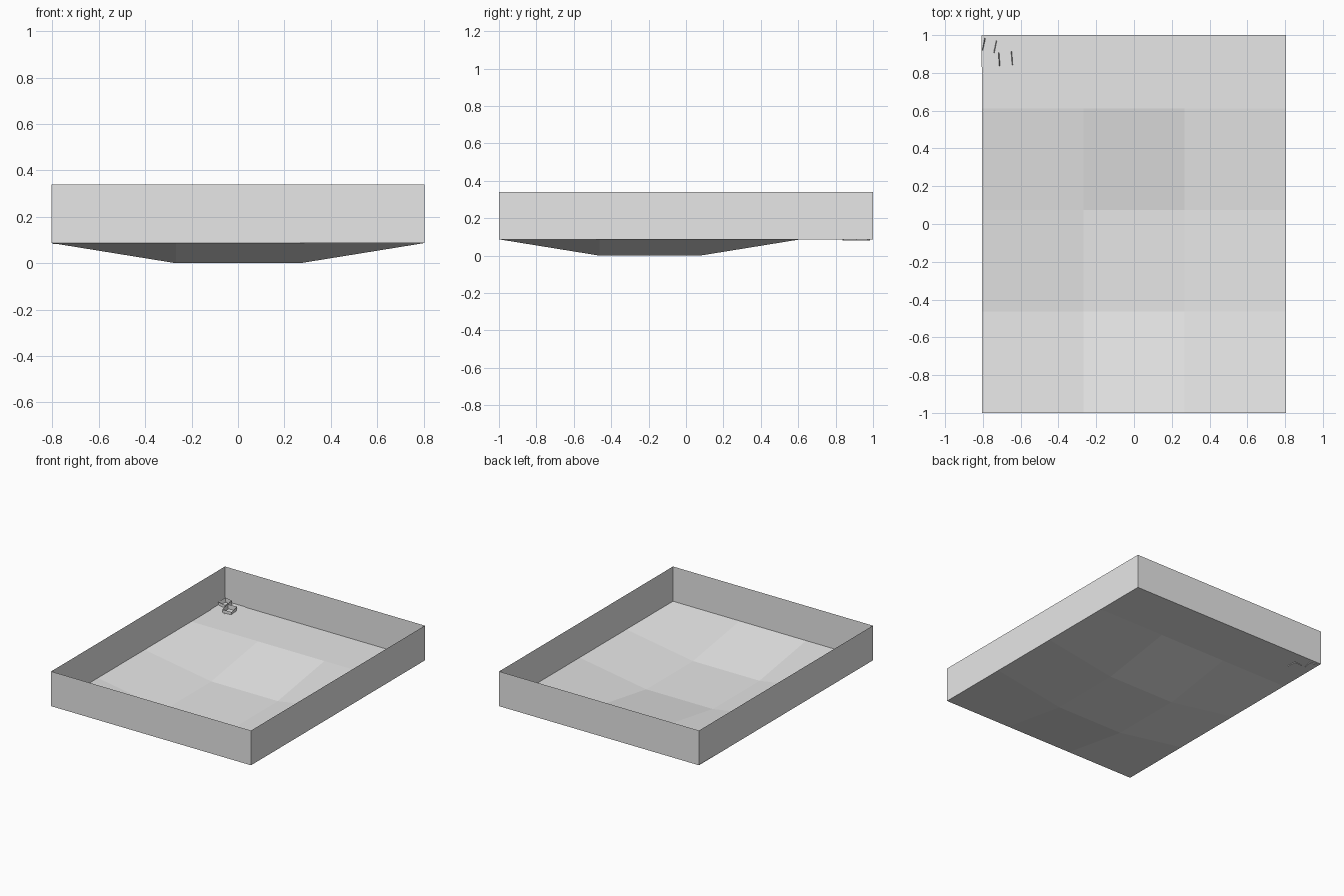
import bpy
import bmesh
from math import radians
from mathutils import Matrix, Vector

cube = bpy.data.objects.get("Cube")
if cube:
    bpy.data.objects.remove(cube, do_unlink=True)

HALF_X, HALF_Y = 0.805, 1.0
RIM, FLOOR = 0.34, 0.087

grey = bpy.data.materials.new("plain grey")
grey.use_nodes = True
colour = (0.8, 0.8, 0.8, 1)
grey.diffuse_color = colour
grey.node_tree.nodes["Principled BSDF"].inputs["Base Color"].default_value = colour


def add_object(name, bm):
    mesh = bpy.data.meshes.new(name)
    bm.to_mesh(mesh)
    bm.free()
    mesh.materials.append(grey)
    obj = bpy.data.objects.new(name, mesh)
    bpy.context.collection.objects.link(obj)
    return obj


# Sunken floor: a coarse grid whose middle cell lies lower
xs = [-HALF_X, -0.268, 0.268, HALF_X]
ys = [-HALF_Y, -0.463, 0.075, 0.612, HALF_Y]
bm = bmesh.new()
grid = [[bm.verts.new((x, y, 0 if i in (1, 2) and j in (1, 2) else FLOOR))
         for i, x in enumerate(xs)] for j, y in enumerate(ys)]
for low, high in zip(grid, grid[1:]):
    for i in range(len(xs) - 1):
        bm.faces.new((low[i], low[i + 1], high[i + 1], high[i]))
add_object("sunken_floor", bm)

# Thin upright walls around the floor
bm = bmesh.new()
corners = [(-HALF_X, -HALF_Y), (HALF_X, -HALF_Y), (HALF_X, HALF_Y), (-HALF_X, HALF_Y)]
bottom = [bm.verts.new((x, y, FLOOR)) for x, y in corners]
top = [bm.verts.new((x, y, RIM)) for x, y in corners]
for i in range(4):
    k = (i + 1) % 4
    bm.faces.new((bottom[i], bottom[k], top[k], top[i]))
add_object("side_walls", bm)

# Small raised patch in the back right corner
bm = bmesh.new()
bmesh.ops.create_grid(bm, x_segments=1, y_segments=1, size=0.083)
bmesh.ops.translate(bm, verts=bm.verts, vec=(-0.725, 0.915, FLOOR + 0.004))
add_object("corner_patch", bm)


# Crooked open boxes lying on the patch
def crooked_box(name, place, turn, size):
    bm = bmesh.new()
    bmesh.ops.create_cube(bm, size=1)
    lid = [f for f in bm.faces if f.normal.z > 0.9]
    bmesh.ops.delete(bm, geom=lid, context='FACES')
    for v in bm.verts:
        if v.co.z > 0:
            v.co.x *= 1.2
            v.co.z += 0.3 * v.co.y
    bm.transform(Matrix.Translation(Vector(place)) @ Matrix.Rotation(radians(turn), 4, 'Z')
                 @ Matrix.Diagonal((*size, 1)))
    add_object(name, bm)


crooked_box("crooked_box_back", (-0.765, 0.945, 0.1), -12, (0.055, 0.065, 0.036))
crooked_box("crooked_box_front", (-0.68, 0.875, 0.1), 4, (0.06, 0.07, 0.036))
